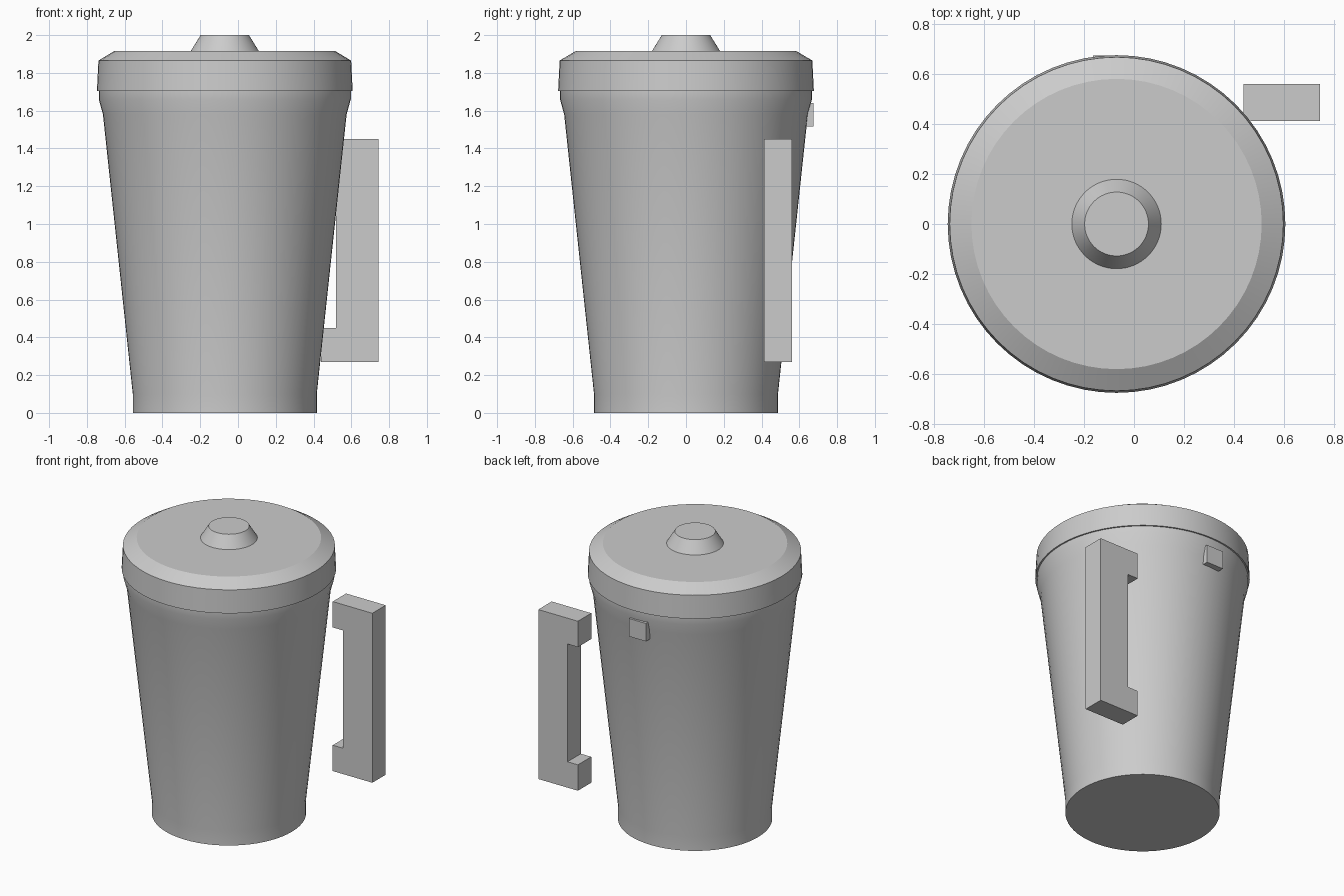
import bpy, bmesh, math

cube = bpy.data.objects.get("Cube")
if cube:
    bpy.data.objects.remove(cube, do_unlink=True)

AXIS_X = -0.07
SEGMENTS = 64

grey = bpy.data.materials.new("light grey")
grey.use_nodes = True
COLOUR = (0.6, 0.6, 0.6, 1)
grey.diffuse_color = COLOUR
grey.node_tree.nodes["Principled BSDF"].inputs["Base Color"].default_value = COLOUR


def finish(name, bm, smooth=False):
    bmesh.ops.recalc_face_normals(bm, faces=bm.faces)
    mesh = bpy.data.meshes.new(name)
    bm.to_mesh(mesh)
    bm.free()
    mesh.materials.append(grey)
    obj = bpy.data.objects.new(name, mesh)
    bpy.context.collection.objects.link(obj)
    if smooth:
        bpy.ops.object.select_all(action='DESELECT')
        obj.select_set(True)
        bpy.context.view_layer.objects.active = obj
        bpy.ops.object.shade_smooth_by_angle(angle=math.radians(25))
    return obj


def turned(name, profile):
    """Closed round part from (radius, height) points, bottom to top."""
    bm = bmesh.new()
    rings = []
    for r, z in profile:
        angles = [math.tau * i / SEGMENTS for i in range(SEGMENTS)]
        rings.append([bm.verts.new((AXIS_X + r * math.cos(a), r * math.sin(a), z))
                      for a in angles])
    for low, high in zip(rings, rings[1:]):
        for i in range(SEGMENTS):
            j = (i + 1) % SEGMENTS
            bm.faces.new((low[i], low[j], high[j], high[i]))
    bm.faces.new(rings[0][::-1])
    bm.faces.new(rings[-1])
    return finish(name, bm, smooth=True)


def extruded(name, outline, y0, y1):
    """Solid from an (x, z) outline, running from y0 to y1."""
    bm = bmesh.new()
    face = bm.faces.new([bm.verts.new((x, y0, z)) for x, z in outline])
    new = bmesh.ops.extrude_face_region(bm, geom=[face])["geom"]
    verts = [v for v in new if isinstance(v, bmesh.types.BMVert)]
    bmesh.ops.translate(bm, verts=verts, vec=(0, y1 - y0, 0))
    return finish(name, bm)


# Tapered body with a straight foot and a flared rim
turned("body", [(0.487, 0), (0.487, 0.1), (0.645, 1.58), (0.667, 1.66), (0.667, 1.71)])

# Lid with bevelled top, and its knob
turned("lid", [(0.677, 1.705), (0.669, 1.865), (0.582, 1.917)])
turned("lid_knob", [(0.18, 1.916), (0.128, 2.0)])

# C-shaped side handle
inner, grip, outer = 0.44, 0.52, 0.745
bottom, top, arm = 0.27, 1.45, 0.18
extruded("handle", [(inner, bottom), (outer, bottom), (outer, top), (inner, top),
                    (inner, top - arm), (grip, top - arm),
                    (grip, bottom + arm), (inner, bottom + arm)], 0.414, 0.561)

# Small catch on the back below the lid
left, right = AXIS_X - 0.095, AXIS_X + 0.035
extruded("back_catch", [(left, 1.515), (right, 1.515), (right, 1.64), (left, 1.64)],
         0.57, 0.676)
